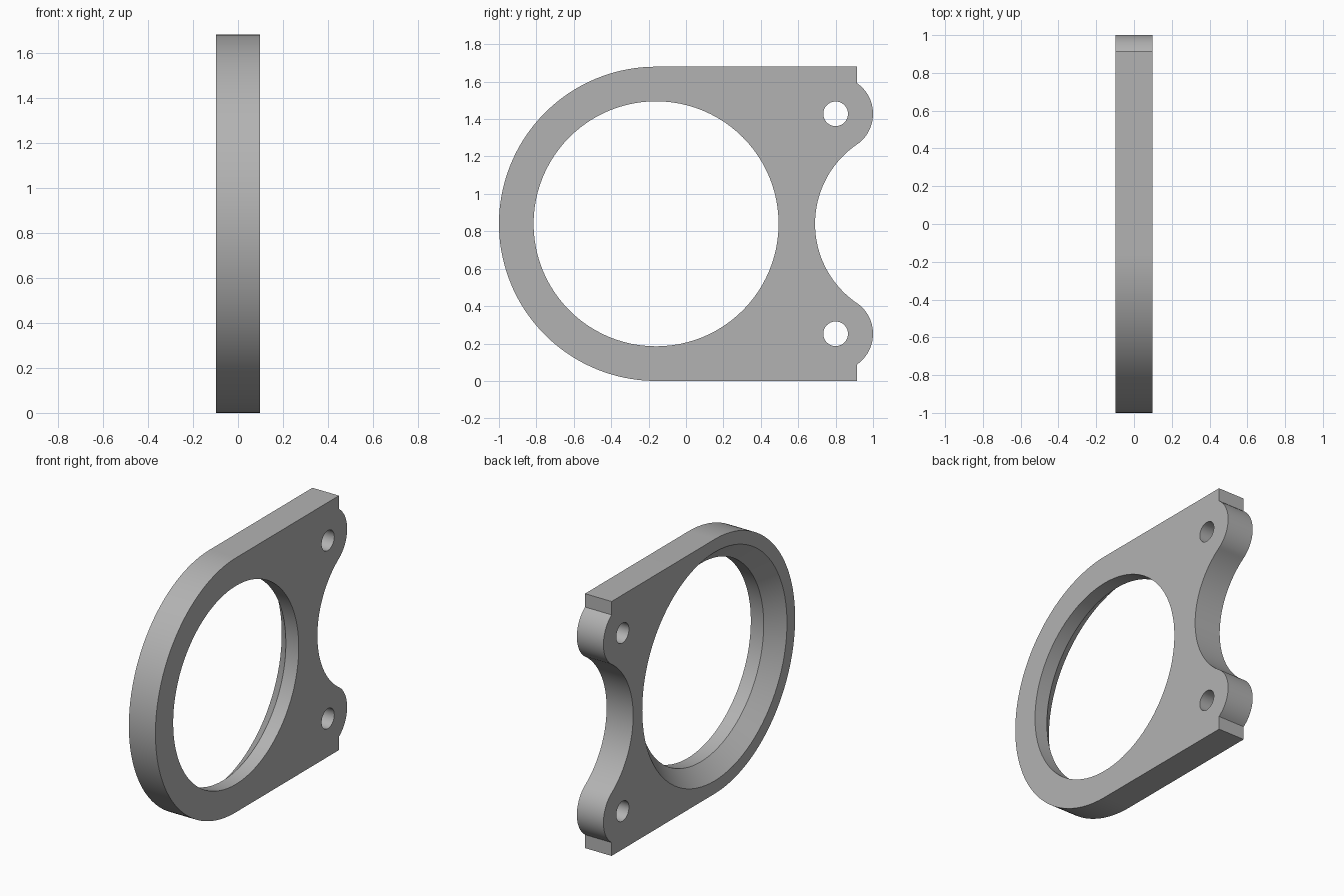
import bpy, bmesh
from math import sin, cos, pi, atan2, hypot, radians, sqrt
from mathutils import Matrix

if "Cube" in bpy.data.objects:
    bpy.data.objects.remove(bpy.data.objects["Cube"])

R = 0.84               # outer radius, also half the height
RING_Y = -0.16         # centre of the round end and the bore
HALF = 0.097           # half thickness
END_Y = 0.915          # flat end of the plate
EAR_Y, EAR_Z, EAR_R = 0.80, 0.588, 0.20   # ear centre, z from mid-height
SCOOP_Y, SCOOP_R = 1.204, 0.514           # concave cut between the ears

grey = bpy.data.materials.new("plain grey")
grey.diffuse_color = (0.45, 0.45, 0.45, 1)
grey.use_nodes = True
grey.node_tree.nodes["Principled BSDF"].inputs["Base Color"].default_value = (0.45, 0.45, 0.45, 1)


def arc(cy, cz, r, start, end, n):
    return [(cy + r * cos(start + (end - start) * i / n),
             cz + r * sin(start + (end - start) * i / n)) for i in range(n + 1)]


def new_object(name, bm):
    bmesh.ops.recalc_face_normals(bm, faces=bm.faces)
    mesh = bpy.data.meshes.new(name)
    bm.to_mesh(mesh)
    bm.free()
    mesh.materials.append(grey)
    obj = bpy.data.objects.new(name, mesh)
    bpy.context.collection.objects.link(obj)
    return obj


def lathe(name, cy, cz, profile, n):
    """Closed solid of revolution along x from (x, radius) pairs."""
    bm = bmesh.new()
    rings = [[bm.verts.new((x, y, z)) for y, z in arc(cy, cz, r, 0, 2 * pi, n)[:-1]]
             for x, r in profile]
    for a, b in zip(rings, rings[1:]):
        for i in range(n):
            j = (i + 1) % n
            bm.faces.new((a[i], a[j], b[j], b[i]))
    bm.faces.new(rings[0])
    bm.faces.new(rings[-1])
    return new_object(name, bm)


# Upper half of the outline, from the scoop round to the tip of the round end
joint = atan2(-EAR_Z, SCOOP_Y - EAR_Y)
step = atan2(sqrt(EAR_R ** 2 - (END_Y - EAR_Y) ** 2), END_Y - EAR_Y)
upper = arc(SCOOP_Y, 0, SCOOP_R, pi, pi + joint, 24)
upper += arc(EAR_Y, EAR_Z, EAR_R, joint, step, 24)[1:]
upper += [(END_Y, R)] + arc(RING_Y, 0, R, pi / 2, pi, 48)
lower = [(y, -z) for y, z in reversed(upper[1:-1])]

# Plate
bm = bmesh.new()
face = bm.faces.new([bm.verts.new((-HALF, y, z + R)) for y, z in upper + lower])
side = bmesh.ops.extrude_face_region(bm, geom=[face])["geom"]
bmesh.ops.translate(bm, vec=(2 * HALF, 0, 0),
                    verts=[v for v in side if isinstance(v, bmesh.types.BMVert)])
plate = new_object("mounting_plate", bm)

# Bore with a wide chamfer on one side, and two bolt holes
cutters = [lathe("bore_cutter", RING_Y, R,
                 [(-HALF - 0.1, 0.855), (0.003, 0.655), (HALF + 0.1, 0.655)], 96)]
for sign in (1, -1):
    cutters.append(lathe("bolt_hole_cutter", EAR_Y, R + sign * EAR_Z,
                         [(-0.2, 0.066), (0.2, 0.066)], 40))

bpy.context.view_layer.objects.active = plate
for cutter in cutters:
    mod = plate.modifiers.new("cut", 'BOOLEAN')
    mod.operation = 'DIFFERENCE'
    mod.solver = 'EXACT'
    mod.object = cutter
    bpy.ops.object.modifier_apply(modifier=mod.name)
    bpy.data.objects.remove(cutter)

bpy.ops.object.select_all(action='DESELECT')
plate.select_set(True)
bpy.ops.object.shade_smooth_by_angle(angle=radians(25))
